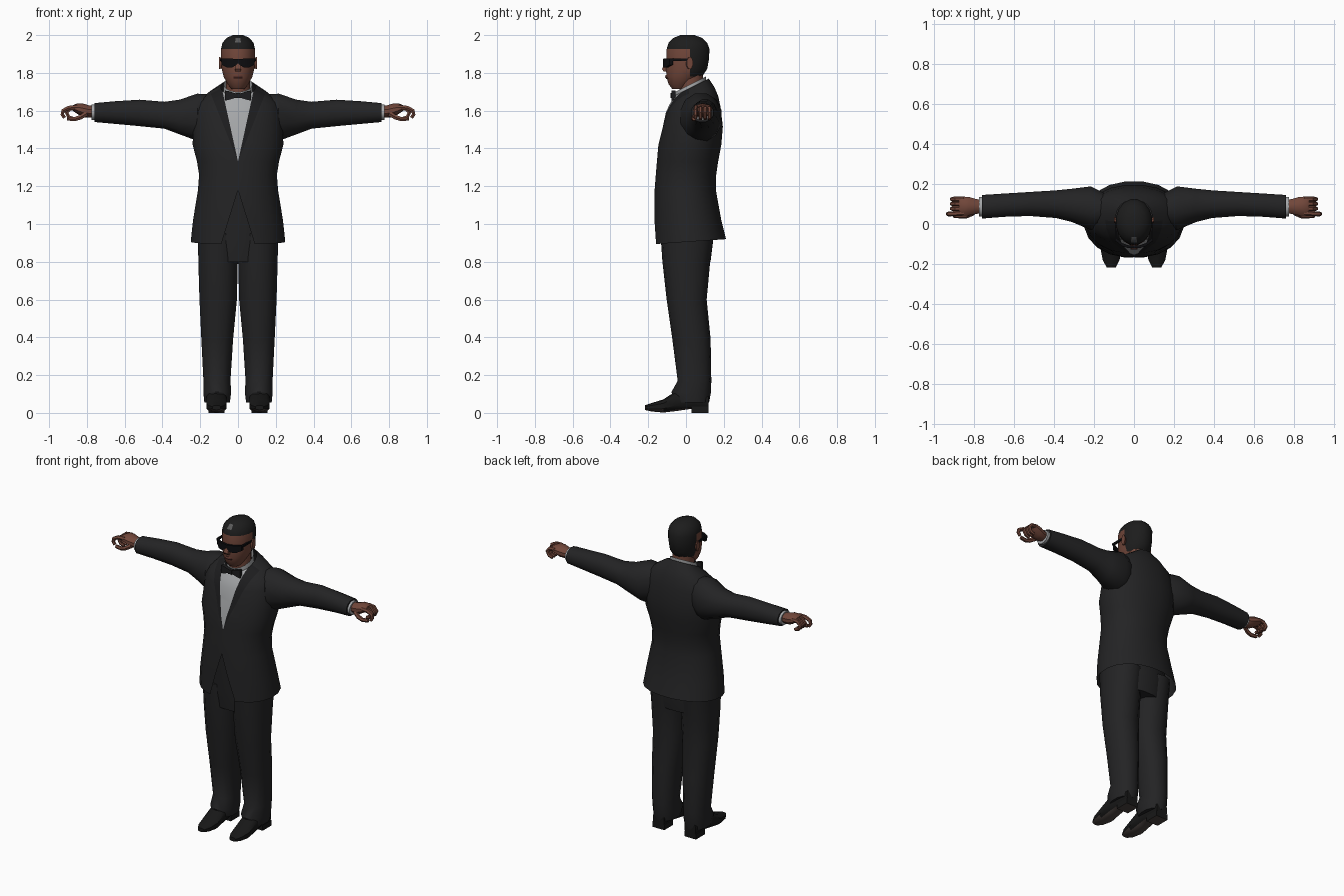
import bpy, bmesh, math
from mathutils import Vector

if "Cube" in bpy.data.objects:
    bpy.data.objects.remove(bpy.data.objects["Cube"])


def material(name, r, g, b):
    m = bpy.data.materials.new(name)
    m.diffuse_color = (r, g, b, 1)
    m.use_nodes = True
    m.node_tree.nodes["Principled BSDF"].inputs["Base Color"].default_value = m.diffuse_color
    return m


SUIT = material("suit black", 0.017, 0.017, 0.018)
SATIN = material("satin black", 0.012, 0.012, 0.013)
SHIRT = material("shirt grey white", 0.38, 0.39, 0.40)
SKIN = material("skin brown", 0.165, 0.062, 0.042)
LIPS = material("lip brown", 0.12, 0.04, 0.03)
HAIR = material("hair black", 0.012, 0.012, 0.012)
SHINE = material("hair shine grey", 0.10, 0.10, 0.10)
GLASS = material("glasses black", 0.004, 0.004, 0.005)
SHOE = material("shoe black", 0.009, 0.009, 0.009)
SOLE = material("sole brown grey", 0.07, 0.055, 0.05)


def ring(axis, pos, a0, a1, b0, b1, n=16, tilt=0.0, p=1.0):
    """Oval section filling a0..a1 by b0..b1, across the given axis."""
    k, pts = 1 / math.cos(math.pi / n) ** p, []
    for i in range(n):
        t = 2 * math.pi * (i + 0.5) / n
        c, s = math.cos(t), math.sin(t)
        a = (a0 + a1) / 2 + (a1 - a0) / 2 * k * math.copysign(abs(c) ** p, c)
        b = (b0 + b1) / 2 + (b1 - b0) / 2 * k * math.copysign(abs(s) ** p, s)
        pts.append({"x": (pos, a, b), "y": (a, pos, b), "z": (a, b, pos + tilt * b)}[axis])
    return pts


def loft(bm, rings, caps=True):
    rows = [[bm.verts.new(p) for p in r] for r in rings]
    n = len(rows[0])
    for lo, hi in zip(rows, rows[1:]):
        for i in range(n):
            j = (i + 1) % n
            bm.faces.new((lo[i], lo[j], hi[j], hi[i]))
    if caps:
        bm.faces.new(rows[0][::-1])
        bm.faces.new(rows[-1])


def box(bm, x0, x1, y0, y1, z0, z1):
    loft(bm, [[(x0, y0, z), (x1, y0, z), (x1, y1, z), (x0, y1, z)] for z in (z0, z1)])


def tube(bm, pts, r, n=6):
    """Finger along a path, tapering to its tip."""
    pts, rings = [Vector(p) for p in pts], []
    side = Vector((0, 1, 0))
    for i, p in enumerate(pts):
        d = (pts[min(i + 1, len(pts) - 1)] - pts[max(i - 1, 0)]).normalized()
        up = side.cross(d).normalized()
        q = r * (1 - 0.25 * i / (len(pts) - 1))
        rings.append([p + q * (math.cos(2 * math.pi * k / n) * side +
                               math.sin(2 * math.pi * k / n) * up) for k in range(n)])
    loft(bm, rings)


def finish(bm, name, mats, mirror=False, rule=None, angle=40):
    bmesh.ops.recalc_face_normals(bm, faces=bm.faces)
    if rule:
        for f in bm.faces:
            f.material_index = rule(f.calc_center_median(), f.normal)
    me = bpy.data.meshes.new(name)
    bm.to_mesh(me)
    bm.free()
    for m in mats:
        me.materials.append(m)
    me.shade_smooth()
    me.set_sharp_from_angle(angle=math.radians(angle))
    ob = bpy.data.objects.new(name, me)
    bpy.context.collection.objects.link(ob)
    if mirror:
        ob.modifiers.new("mirror", "MIRROR").use_mirror_merge = False
    return ob


def cut(bm, co, no, cond):
    faces = [f for f in bm.faces if cond(f.calc_center_median())]
    geom = set(faces) | {e for f in faces for e in f.edges} | {v for f in faces for v in f.verts}
    bmesh.ops.bisect_plane(bm, geom=list(geom), dist=1e-5, plane_co=co, plane_no=no)


def cut_vee(bm, apex, slope, cond):
    for s in (-1, 1):
        cut(bm, (0, 0, apex), (1, 0, -s * slope), cond)


# Jacket: z, half width, front y, back y, tilt
bm = bmesh.new()
loft(bm, [ring("z", z, -w, w, f, b, 20, t, 0.92) for z, w, f, b, t in (
    (0.905, 0.25, -0.168, 0.212, 0.07), (1.02, 0.238, -0.168, 0.187, 0),
    (1.18, 0.212, -0.166, 0.158, 0), (1.26, 0.206, -0.16, 0.16, 0),
    (1.33, 0.217, -0.154, 0.17, 0), (1.42, 0.24, -0.146, 0.187, 0),
    (1.51, 0.238, -0.124, 0.195, 0.03), (1.60, 0.23, -0.107, 0.183, 0.1),
    (1.645, 0.205, -0.09, 0.17, 0.2), (1.68, 0.155, -0.073, 0.15, 0.3),
    (1.71, 0.09, -0.06, 0.12, 0.5))], caps=False)
upper = lambda c: c.y < 0 and c.z > 1.33
lower = lambda c: c.y < 0 and c.z < 1.18
V, L, H = 0.22, 0.40, -0.31
cut_vee(bm, 1.33, V, upper)
cut_vee(bm, 1.33, L, upper)
cut_vee(bm, 1.18, H, lower)
flap = [f for f in bm.faces if lower(f.calc_center_median())
        and abs(f.calc_center_median().x) < H * (f.calc_center_median().z - 1.18)]
bmesh.ops.delete(bm, geom=flap, context="FACES")


def jacket_rule(c, n):
    if upper(c) and abs(c.x) < V * (c.z - 1.33):
        return 1
    return 2 if upper(c) and abs(c.x) < L * (c.z - 1.33) else 0


finish(bm, "jacket", [SUIT, SHIRT, SATIN], rule=jacket_rule)

# Sleeves: x, front y, back y, bottom z, top z
bm = bmesh.new()
loft(bm, [ring("x", *r, n=12, p=0.92) for r in (
    (0.14, 0.0, 0.15, 1.46, 1.685), (0.215, -0.03, 0.188, 1.44, 1.69),
    (0.31, 0.01, 0.176, 1.475, 1.658), (0.39, 0.03, 0.168, 1.505, 1.647),
    (0.52, 0.04, 0.16, 1.518, 1.658), (0.65, 0.036, 0.152, 1.53, 1.65),
    (0.76, 0.027, 0.145, 1.54, 1.64))])
finish(bm, "sleeve", [SUIT], mirror=True)
bm = bmesh.new()
loft(bm, [ring("x", x, 0.038, 0.135, 1.55, 1.632, n=12) for x in (0.74, 0.775)])
finish(bm, "shirt_cuff", [SHIRT], mirror=True)

# Hands: palm, three curled fingers, index finger and thumb closing a ring
bm = bmesh.new()
loft(bm, [ring("x", *r, n=10) for r in (
    (0.76, 0.055, 0.12, 1.568, 1.622), (0.79, 0.05, 0.125, 1.565, 1.627),
    (0.825, 0.043, 0.135, 1.568, 1.637), (0.86, 0.043, 0.137, 1.59, 1.635),
    (0.875, 0.05, 0.13, 1.6, 1.627))])
for y in (0.077, 0.101, 0.124):
    tube(bm, [(0.85, y, 1.615), (0.89, y, 1.612), (0.908, y, 1.59),
              (0.895, y, 1.565), (0.87, y, 1.558)], 0.0135)
tube(bm, [(0.85, 0.055, 1.617), (0.895, 0.052, 1.615), (0.926, 0.05, 1.6),
          (0.93, 0.05, 1.58), (0.918, 0.05, 1.562)], 0.0135)
tube(bm, [(0.80, 0.058, 1.585), (0.835, 0.042, 1.565), (0.865, 0.04, 1.555),
          (0.905, 0.043, 1.558)], 0.015)
finish(bm, "hand", [SKIN], mirror=True)

# Trousers
bm = bmesh.new()
loft(bm, [ring("z", z, -w, w, f, b) for z, w, f, b in (
    (0.80, 0.19, -0.115, 0.13), (0.92, 0.208, -0.13, 0.145), (1.19, 0.19, -0.14, 0.13))])
finish(bm, "trouser_hips", [SUIT])
bm = bmesh.new()
loft(bm, [ring("z", *r, n=14, p=0.9) for r in (
    (0.055, 0.043, 0.178, -0.055, 0.12), (0.11, 0.036, 0.184, -0.075, 0.13),
    (0.17, 0.04, 0.183, -0.042, 0.132), (0.39, 0.026, 0.194, -0.07, 0.128),
    (0.60, 0.006, 0.204, -0.10, 0.107), (0.80, 0.001, 0.21, -0.122, 0.125),
    (0.95, 0.001, 0.212, -0.132, 0.145))])
finish(bm, "trouser_leg", [SUIT], mirror=True)

# Shoes
bm = bmesh.new()
loft(bm, [ring("y", y, 0.114 - w, 0.114 + w, z0, z1, n=10, p=0.75) for y, w, z0, z1 in (
    (0.12, 0.04, 0.02, 0.10), (0.04, 0.048, 0.025, 0.13), (-0.05, 0.053, 0.012, 0.115),
    (-0.12, 0.054, 0.003, 0.07), (-0.18, 0.042, 0.008, 0.052), (-0.218, 0.022, 0.016, 0.04))])
box(bm, 0.072, 0.156, 0.03, 0.12, 0, 0.035)
finish(bm, "shoe", [SHOE, SOLE], mirror=True, rule=lambda c, n: int(n.z < -0.7))

# Neck, shirt collar and bow tie
bm = bmesh.new()
loft(bm, [ring("z", z, -0.064, 0.064, -0.035, 0.09) for z in (1.66, 1.82)])
finish(bm, "neck", [SKIN])
bm = bmesh.new()
loft(bm, [ring("z", z, -w, w, -0.056, 0.106, tilt=0.5) for z, w in ((1.66, 0.08), (1.728, 0.075))],
     caps=False)
finish(bm, "shirt_collar", [SHIRT])
bm = bmesh.new()
loft(bm, [ring("x", x, -0.078, -0.056, 1.68 - h, 1.68 + h, n=4, p=0.4) for x, h in (
    (-0.068, 0.026), (-0.05, 0.024), (-0.012, 0.011), (0.012, 0.011), (0.05, 0.024), (0.068, 0.026))])
box(bm, -0.013, 0.013, -0.083, -0.06, 1.666, 1.694)
finish(bm, "bow_tie", [SATIN], angle=25)

# Head, with hair set by height and depth
bm = bmesh.new()
loft(bm, [ring("z", z, -w, w, f, b) for z, w, f, b in (
    (1.715, 0.035, -0.073, 0.0), (1.74, 0.055, -0.092, 0.03), (1.78, 0.076, -0.104, 0.085),
    (1.82, 0.086, -0.105, 0.112), (1.875, 0.09, -0.104, 0.122), (1.927, 0.09, -0.102, 0.124),
    (1.96, 0.082, -0.092, 0.112), (1.985, 0.06, -0.066, 0.086), (2.0, 0.028, -0.03, 0.045))])
cut(bm, (0, 0.022, 0), (0, 1, 0), lambda c: 1.78 < c.z < 1.927)


def head_rule(c, n):
    if abs(c.x) < 0.005 and c.y < -0.05 and 1.96 < c.z < 1.985:
        return 2
    return int(c.z > 1.927 or (c.y > 0.022 and c.z > 1.78))


finish(bm, "head", [SKIN, HAIR, SHINE], rule=head_rule)
bm = bmesh.new()
loft(bm, [ring("z", z, -w, w, f, -0.085, n=4, p=0.5) for z, w, f in (
    (1.865, 0.009, -0.108), (1.82, 0.017, -0.127), (1.807, 0.016, -0.118))])
finish(bm, "nose", [SKIN])
bm = bmesh.new()
loft(bm, [ring("z", z, -0.024, 0.024, f, -0.08, n=8) for z, f in (
    (1.768, -0.104), (1.778, -0.111), (1.789, -0.107))])
finish(bm, "lips", [LIPS])
bm = bmesh.new()
loft(bm, [ring("x", x, y - 0.014, y + 0.016, z0, z1, n=8) for x, y, z0, z1 in (
    (0.08, 0.012, 1.825, 1.875), (0.101, 0.02, 1.82, 1.885))])
finish(bm, "ear", [SKIN], mirror=True)

# Sunglasses: wrapped lenses and side arms
bm = bmesh.new()
loft(bm, [ring("x", *r, n=4, p=0.3) for r in (
    (0.0, -0.121, -0.108, 1.852, 1.872), (0.012, -0.121, -0.108, 1.84, 1.874),
    (0.03, -0.12, -0.106, 1.829, 1.875), (0.06, -0.11, -0.095, 1.829, 1.875),
    (0.088, -0.088, -0.07, 1.843, 1.877))])
box(bm, 0.084, 0.094, -0.088, 0.02, 1.864, 1.877)
finish(bm, "sunglasses", [GLASS], mirror=True)
